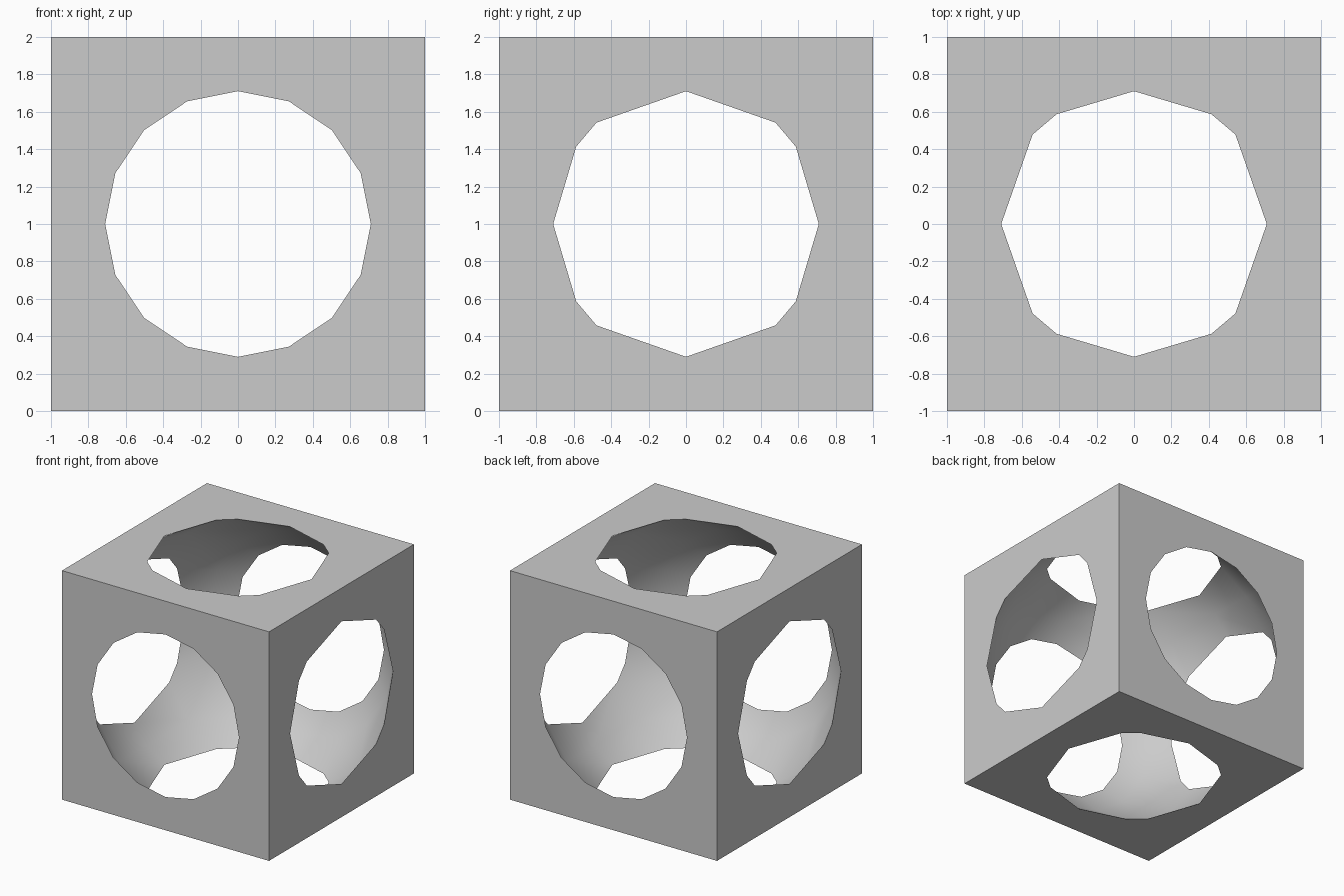
import bpy
from math import pi

default_cube = bpy.data.objects.get("Cube")
if default_cube:
    bpy.data.objects.remove(default_cube, do_unlink=True)

# Single plain grey
grey = bpy.data.materials.new("plain_grey")
grey.use_nodes = True
colour = (0.6, 0.6, 0.6, 1.0)
grey.diffuse_color = colour
grey.node_tree.nodes["Principled BSDF"].inputs["Base Color"].default_value = colour

# Solid block
bpy.ops.mesh.primitive_cube_add(size=2, location=(0, 0, 1))
block = bpy.context.object
block.name = "hollow_cube"
block.data.materials.append(grey)

# Ball that hollows the block and opens all six sides, poles along y
bpy.ops.mesh.primitive_uv_sphere_add(segments=16, ring_count=8, radius=1.25,
                                     location=(0, 0, 1), rotation=(pi / 2, 0, 0))
ball = bpy.context.object
ball.name = "ball_cutter"
ball.data.materials.append(grey)
ball.hide_render = True

# Cut the hollow
cut = block.modifiers.new("hollow", 'BOOLEAN')
cut.operation = 'DIFFERENCE'
cut.solver = 'EXACT'
cut.object = ball
bpy.ops.object.select_all(action='DESELECT')
block.select_set(True)
bpy.context.view_layer.objects.active = block
bpy.ops.object.modifier_apply(modifier=cut.name)
bpy.data.objects.remove(ball, do_unlink=True)

# Smooth hollow, crisp rims and outer edges
bpy.ops.object.shade_smooth_by_angle(angle=pi / 6)
